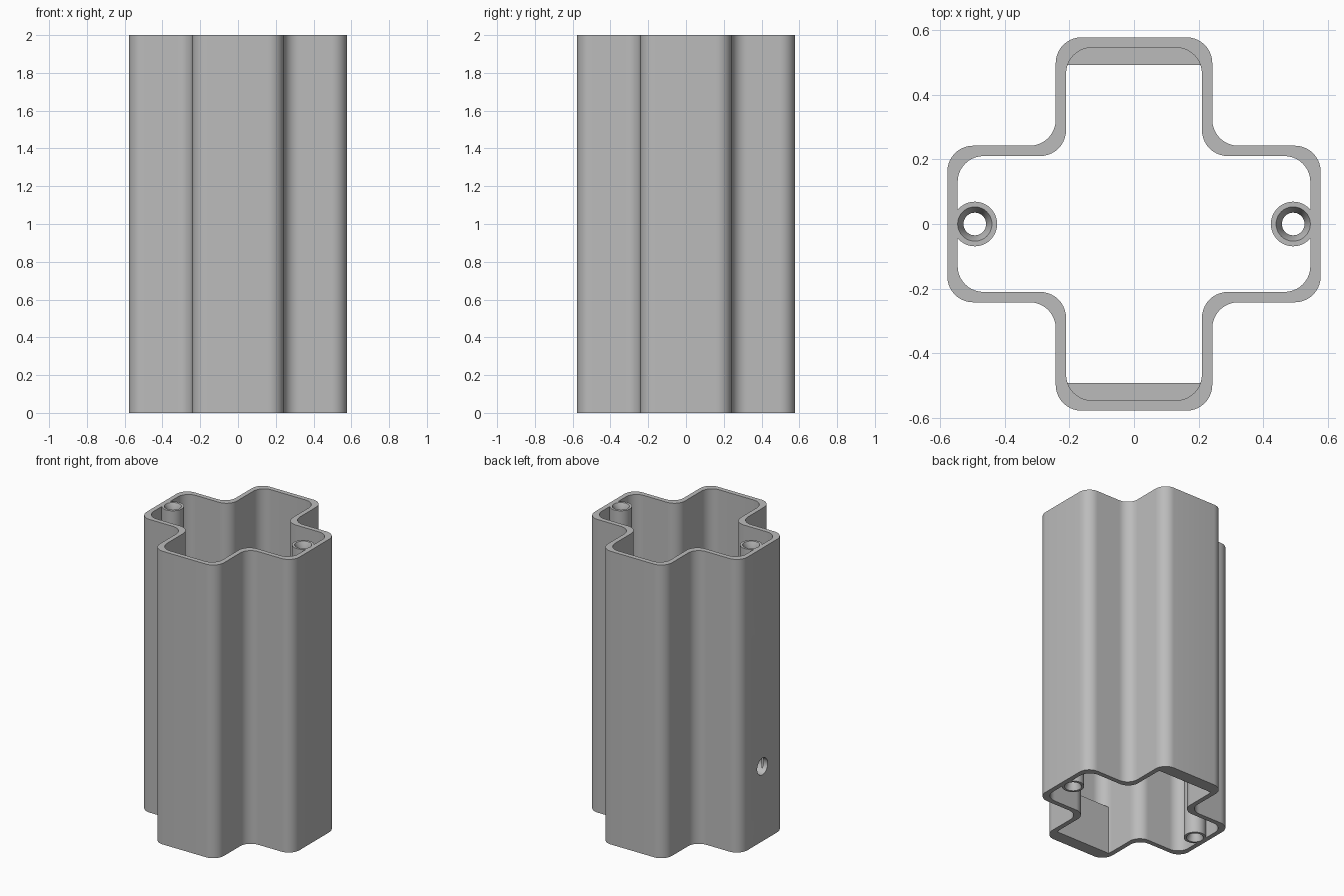
import bpy, bmesh
from math import sin, cos, pi
from mathutils import Vector, Matrix

cube = bpy.data.objects.get("Cube")
if cube:
    bpy.data.objects.remove(cube, do_unlink=True)

HEIGHT = 2.0
REACH, HALF = 0.577, 0.242      # arm reach and half width
WALL, FILLET = 0.032, 0.08
BOSS_X = 0.492

grey = bpy.data.materials.new("grey")
grey.use_nodes = True
colour = (0.5, 0.5, 0.5, 1)
grey.diffuse_color = colour
grey.node_tree.nodes["Principled BSDF"].inputs["Base Color"].default_value = colour


def finish(name, bm):
    bmesh.ops.recalc_face_normals(bm, faces=bm.faces)
    mesh = bpy.data.meshes.new(name)
    bm.to_mesh(mesh)
    bm.free()
    mesh.materials.append(grey)
    obj = bpy.data.objects.new(name, mesh)
    bpy.context.collection.objects.link(obj)
    return obj


def cross_outline(reach, half, radius, steps=10):
    """Plus-shaped outline with every corner rounded."""
    arm = [(reach, -half), (reach, half), (half, half)]
    corners = [Matrix.Rotation(k * pi / 2, 2) @ Vector(p) for k in range(4) for p in arm]
    points = []
    for i, corner in enumerate(corners):
        a = (corners[i - 1] - corner).normalized() * radius
        b = (corners[(i + 1) % len(corners)] - corner).normalized() * radius
        for s in range(steps + 1):
            t = s / steps * pi / 2
            points.append(corner + a * (1 - sin(t)) + b * (1 - cos(t)))
    return points


def box(name, low, high):
    bm = bmesh.new()
    bmesh.ops.create_cube(bm, size=1)
    low, high = Vector(low), Vector(high)
    for v in bm.verts:
        v.co = (low + high) / 2 + v.co * (high - low)
    return finish(name, bm)


def turned(name, profile, matrix, sides=40):
    """Closed solid of revolution from (radius, height) pairs."""
    bm = bmesh.new()
    rings = [[bm.verts.new(matrix @ Vector((r * cos(2 * pi * i / sides), r * sin(2 * pi * i / sides), z)))
              for i in range(sides)] for r, z in profile]
    for low, high in zip(rings, rings[1:]):
        for i in range(sides):
            j = (i + 1) % sides
            bm.faces.new((low[i], low[j], high[j], high[i]))
    bm.faces.new(rings[0])
    bm.faces.new(rings[-1])
    return finish(name, bm)


def combine(target, tool, operation):
    tool.hide_render = True
    mod = target.modifiers.new(operation.lower(), 'BOOLEAN')
    mod.operation, mod.solver, mod.object = operation, 'EXACT', tool
    bpy.context.view_layer.objects.active = target
    bpy.ops.object.modifier_apply(modifier=mod.name)
    bpy.data.objects.remove(tool, do_unlink=True)


# Hollow cross-shaped tube
bm = bmesh.new()
outlines = [cross_outline(REACH, HALF, FILLET),
            cross_outline(REACH - WALL, HALF - WALL, FILLET)]
outer, inner = [[[bm.verts.new((p.x, p.y, z)) for p in line] for z in (0, HEIGHT)]
                for line in outlines]
loops = [outer[0], outer[1], inner[1], inner[0]]
count = len(outlines[0])
for k in range(4):
    a, b = loops[k], loops[(k + 1) % 4]
    for i in range(count):
        j = (i + 1) % count
        bm.faces.new((a[i], a[j], b[j], b[i]))
housing = finish("housing", bm)

# Thickened pads low inside the front and back arms
for side in (-1, 1):
    ys = sorted((side * 0.492, side * 0.553))
    combine(housing, box("pad", (-0.214, ys[0], 0), (0.214, ys[1], 0.33)), 'UNION')

# Full-height screw bosses in the left and right arms
for side in (-1, 1):
    place = Matrix.Translation((side * BOSS_X, 0, 0))
    combine(housing, turned("boss", [(0.069, 0), (0.069, HEIGHT)], place), 'UNION')

# Screw holes, countersunk at both ends
bore, sink, depth, extra = 0.035, 0.053, 0.04, 0.02
hole = [(sink, -extra), (sink, 0), (bore, depth),
        (bore, HEIGHT - depth), (sink, HEIGHT), (sink, HEIGHT + extra)]
for side in (-1, 1):
    place = Matrix.Translation((side * BOSS_X, 0, 0))
    combine(housing, turned("screw_hole", hole, place), 'DIFFERENCE')

# Round cable hole low in the right arm
place = Matrix.Translation((-0.65, 0, 0.51)) @ Matrix.Rotation(pi / 2, 4, 'Y')
combine(housing, turned("cable_hole", [(0.057, 0), (0.057, 0.26)], place), 'DIFFERENCE')

# Smooth rounded corners, crisp rims
bpy.ops.object.select_all(action='DESELECT')
housing.select_set(True)
bpy.context.view_layer.objects.active = housing
bpy.ops.object.shade_smooth_by_angle(angle=pi / 6)
